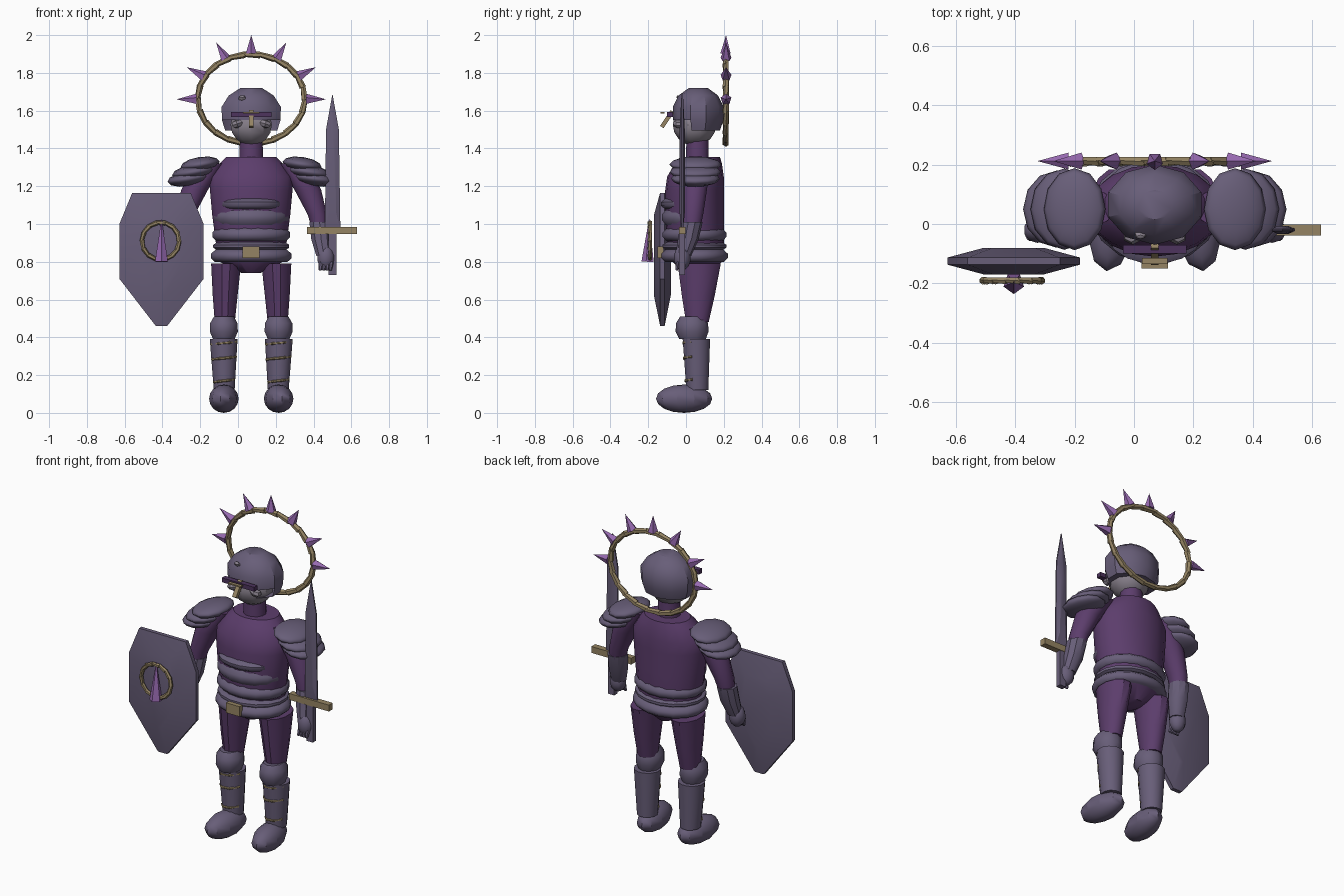
import bpy, bmesh, math
from mathutils import Vector, Matrix

if "Cube" in bpy.data.objects:
    bpy.data.objects.remove(bpy.data.objects["Cube"])

CX = 0.07  # body centre line


def material(name, rgb):
    m = bpy.data.materials.new(name)
    m.diffuse_color = (*rgb, 1)
    m.use_nodes = True
    m.node_tree.nodes["Principled BSDF"].inputs["Base Color"].default_value = m.diffuse_color
    return m


CLOTH = material("purple cloth", (0.107, 0.047, 0.150))
STEEL = material("violet steel", (0.138, 0.112, 0.190))
GOLD = material("dull gold", (0.300, 0.231, 0.125))
LILAC = material("lilac crystal", (0.305, 0.141, 0.429))
SKIN = material("pale grey", (0.250, 0.220, 0.265))
DARK = material("dark violet", (0.075, 0.034, 0.110))


def finish(name, bm, mat, angle=35):
    bmesh.ops.recalc_face_normals(bm, faces=bm.faces)
    me = bpy.data.meshes.new(name)
    bm.to_mesh(me)
    bm.free()
    me.materials.append(mat)
    ob = bpy.data.objects.new(name, me)
    bpy.context.collection.objects.link(ob)
    bpy.context.view_layer.objects.active = ob
    ob.select_set(True)
    bpy.ops.object.shade_smooth_by_angle(angle=math.radians(angle))
    ob.select_set(False)
    return ob


def loft(name, rings, mat, n=12, open_front=None, angle=35):
    """Skin horizontal elliptical rings given as (x, y, z, rx, ry)."""
    bm = bmesh.new()
    loops = []
    for x, y, z, rx, ry in rings:
        a = [2 * math.pi * (i + 0.5) / n for i in range(n)]
        loops.append([bm.verts.new((x + rx * math.cos(t), y + ry * math.sin(t), z)) for t in a])
    for lo, hi in zip(loops, loops[1:]):
        for i in range(n):
            bm.faces.new((lo[i], lo[(i + 1) % n], hi[(i + 1) % n], hi[i]))
    bm.faces.new(loops[0][::-1])
    bm.faces.new(loops[-1])
    if open_front:
        cut = [f for f in bm.faces if f.calc_center_median().z < open_front and f.calc_center_median().y < rings[0][1] - 0.06]
        bmesh.ops.delete(bm, geom=cut, context='FACES')
    return finish(name, bm, mat, angle)


def ball(name, loc, size, mat, rot=(0, 0, 0), u=12, v=8):
    bm = bmesh.new()
    bmesh.ops.create_uvsphere(bm, u_segments=u, v_segments=v, radius=1)
    ob = finish(name, bm, mat)
    ob.location, ob.scale, ob.rotation_euler = loc, size, rot
    return ob


def box(name, loc, size, mat, rot=(0, 0, 0)):
    bm = bmesh.new()
    bmesh.ops.create_cube(bm, size=1)
    ob = finish(name, bm, mat)
    ob.location, ob.scale, ob.rotation_euler = loc, size, rot
    return ob


def add_rod(bm, p, q, r1, r2, n=6):
    """Straight rod or cone from p to q."""
    p, q = Vector(p), Vector(q)
    d = q - p
    m = Matrix.Translation((p + q) / 2) @ d.to_track_quat('Z', 'Y').to_matrix().to_4x4()
    bmesh.ops.create_cone(bm, cap_ends=True, segments=n, radius1=r1, radius2=r2, depth=d.length, matrix=m)


def twisted_ring(name, c, rx, rz, thick, count):
    """Ring of overlapping, slightly tilted tapered rods."""
    bm = bmesh.new()
    for i in range(count):
        a, b = (2 * math.pi * (i + k) / count for k in (-0.08, 1.08))
        w = 0.12 * thick
        add_rod(bm, (c[0] + (rx - w) * math.cos(a), c[1] - w, c[2] + (rz - w) * math.sin(a)),
                (c[0] + (rx + w) * math.cos(b), c[1] + w, c[2] + (rz + w) * math.sin(b)),
                thick, thick * 0.75)
    return finish(name, bm, GOLD)


def prism(name, pts, c, edge, ridge, mat):
    """Outline in x-z with thin edges, rising to a raised middle on both sides."""
    bm = bmesh.new()
    sides = []
    for s in (-1, 1):
        rim = [bm.verts.new((c[0] + x, c[1] + s * edge, z)) for x, z in pts]
        mid = [bm.verts.new((c[0] + 0.45 * x, c[1] + s * ridge, c[2] + 0.6 * (z - c[2]))) for x, z in pts]
        for i in range(len(pts)):
            j = (i + 1) % len(pts)
            bm.faces.new((rim[i], rim[j], mid[j], mid[i]))
        bm.faces.new(mid)
        sides.append(rim)
    for i in range(len(pts)):
        j = (i + 1) % len(pts)
        bm.faces.new((sides[0][i], sides[0][j], sides[1][j], sides[1][i]))
    return finish(name, bm, mat, 25)


# Torso and neck
loft("torso", [(CX, 0.06, 0.74, 0.05, 0.07), (CX, 0.06, 0.80, 0.17, 0.13), (CX, 0.05, 0.90, 0.19, 0.15),
               (CX, 0.045, 1.05, 0.21, 0.155), (CX, 0.045, 1.18, 0.222, 0.155), (CX, 0.05, 1.25, 0.222, 0.15),
               (CX, 0.065, 1.32, 0.17, 0.125), (CX, 0.075, 1.355, 0.135, 0.105)], CLOTH, 18)
loft("neck", [(CX, 0.06, 1.33, 0.065, 0.062), (CX, 0.06, 1.46, 0.062, 0.06)], CLOTH)

# Overlapping waist plates: centre y, bottom, top, half width, half depth
for i, (y, z0, z1, rx, ry) in enumerate([(-0.025, 1.08, 1.135, 0.165, 0.11), (0.03, 0.995, 1.08, 0.20, 0.16),
                                         (0.045, 0.91, 0.98, 0.21, 0.172), (0.045, 0.862, 0.905, 0.205, 0.172),
                                         (0.045, 0.80, 0.865, 0.217, 0.18)]):
    h = z1 - z0
    loft(f"waist_plate_{i + 1}", [(CX, y, z0, rx - 0.02, ry - 0.02), (CX, y, z0 + 0.3 * h, rx, ry),
                                 (CX, y, z0 + 0.65 * h, rx, ry), (CX, y, z1, rx - 0.025, ry - 0.025)], STEEL, 16, angle=50)
box("belt_buckle", (CX, -0.135, 0.85), (0.09, 0.03, 0.06), GOLD)

# Limbs, both sides
for s, side in ((-1, "left"), (1, "right")):
    def X(d):
        return CX + s * d
    loft(f"{side}_thigh", [(X(0.14), 0.06, 0.48, 0.055, 0.062), (X(0.138), 0.065, 0.62, 0.068, 0.09),
                           (X(0.133), 0.07, 0.79, 0.082, 0.118)], CLOTH)
    loft(f"{side}_knee", [(X(0.145), 0.035, 0.39, 0.06, 0.07), (X(0.145), 0.032, 0.43, 0.078, 0.087),
                          (X(0.145), 0.032, 0.475, 0.076, 0.085), (X(0.145), 0.035, 0.51, 0.055, 0.066)], STEEL, 10, angle=50)
    loft(f"{side}_shin", [(X(0.143), 0.06, 0.12, 0.057, 0.06), (X(0.146), 0.055, 0.39, 0.076, 0.075)], STEEL)
    foot = ball(f"{side}_foot", (X(0.145), -0.01, 0.075), (0.077, 0.15, 0.075), STEEL, (0, 0, s * 0.12), 10, 8)
    for k, (z, r) in enumerate(((0.37, 0.07), (0.29, 0.068), (0.17, 0.058))):
        bm = bmesh.new()
        for a in (-0.8, 0, 0.8):  # short straps across the front of the shin
            p, q = ((X(0.144) + r * math.sin(t), 0.057 - (r + 0.006) * math.cos(t), z + 0.006 * t)
                    for t in (a - 0.42, a + 0.42))
            add_rod(bm, p, q, 0.007, 0.007)
        finish(f"{side}_shin_strap_{k + 1}", bm, GOLD)
    # Arms
    loft(f"{side}_upper_arm", [(X(0.36), 0.03, 0.99, 0.045, 0.05), (X(0.35), 0.035, 1.05, 0.053, 0.058),
                               (X(0.30), 0.045, 1.18, 0.073, 0.068), (X(0.25), 0.05, 1.27, 0.08, 0.075),
                               (X(0.20), 0.055, 1.32, 0.06, 0.06)], CLOTH)
    loft(f"{side}_forearm", [(X(0.385), -0.015, 0.83, 0.042, 0.042), (X(0.37), 0.012, 0.92, 0.055, 0.055),
                             (X(0.362), 0.03, 1.01, 0.057, 0.058)], STEEL, 10)
    ball(f"{side}_hand", (X(0.395), -0.02, 0.82), (0.048, 0.045, 0.065), STEEL, (0, 0, 0), 10, 7)
    bm = bmesh.new()
    for k in range(4):
        add_rod(bm, (X(0.37 + 0.018 * k), -0.04, 0.80), (X(0.365 + 0.018 * k), -0.05, 0.755), 0.013, 0.008)
    finish(f"{side}_fingers", bm, STEEL)
    # Layered shoulder plates
    for k, (d, z, rx, ry) in enumerate(((0.27, 1.315, 0.105, 0.138), (0.305, 1.275, 0.115, 0.137), (0.33, 1.24, 0.115, 0.13))):
        ball(f"{side}_shoulder_plate_{k + 1}", (X(d), 0.05, z), (rx, ry, 0.04), STEEL, (0, s * 0.15, 0), 12, 6)

# Head and helmet
ball("head", (CX, 0.045, 1.525), (0.115, 0.115, 0.11), SKIN, (0, 0, 0), 10, 8)
loft("helmet", [(CX, 0.065, 1.495, 0.145, 0.115), (CX, 0.065, 1.55, 0.163, 0.133), (CX, 0.065, 1.62, 0.165, 0.135),
                (CX, 0.065, 1.68, 0.125, 0.105), (CX, 0.065, 1.72, 0.06, 0.05)], STEEL, 10, open_front=1.57)
ball("helmet_glint", (0.022, -0.035, 1.665), (0.022, 0.012, 0.02), SKIN, (0.7, 0, 0), 6, 4)
box("visor_bar", (CX, -0.085, 1.58), (0.215, 0.03, 0.026), DARK)
box("nose_guard", (CX, -0.10, 1.555), (0.026, 0.022, 0.10), GOLD, (-0.6, 0, 0))
box("visor_trim", (CX, -0.125, 1.59), (0.085, 0.02, 0.008), GOLD)
for s, side in ((-1, "left"), (1, "right")):
    ball(f"{side}_cheek", (CX + s * 0.075, -0.04, 1.53), (0.035, 0.03, 0.022), SKIN, (0, s * 0.3, 0), 6, 4)

# Halo with spikes
twisted_ring("halo", (CX, 0.212, 1.662), 0.285, 0.238, 0.018, 22)
bm = bmesh.new()
for a in (0, 30, 62, 90, 118, 150, 180):
    c, s = math.cos(math.radians(a)), math.sin(math.radians(a))
    add_rod(bm, (CX + 0.29 * c, 0.212, 1.66 + 0.243 * s), (CX + 0.395 * c, 0.212, 1.66 + 0.34 * s), 0.03, 0.0, 5)
finish("halo_spikes", bm, LILAC, 20)

# Shield with ring emblem and crystal
prism("shield", [(-0.155, 1.165), (0.155, 1.165), (0.223, 1.0), (0.223, 0.71), (0.03, 0.46), (-0.03, 0.46),
                 (-0.223, 0.71), (-0.223, 1.0)], (-0.405, -0.125, 0.87), 0.012, 0.045, STEEL)
twisted_ring("shield_ring", (-0.41, -0.19, 0.91), 0.1, 0.1, 0.013, 14)
bm = bmesh.new()
add_rod(bm, (-0.405, -0.2, 0.80), (-0.405, -0.195, 1.03), 0.036, 0.0, 5)
finish("shield_crystal", bm, LILAC, 20)

# Sword
prism("sword_blade", [(-0.04, 0.97), (0.042, 0.97), (0.034, 1.50), (0.0, 1.69), (-0.034, 1.50)],
      (0.5, -0.02, 1.2), 0.004, 0.014, STEEL)
box("sword_guard", (0.497, -0.02, 0.965), (0.265, 0.036, 0.038), GOLD)
box("sword_grip", (0.5, -0.02, 0.84), (0.042, 0.032, 0.22), STEEL)
